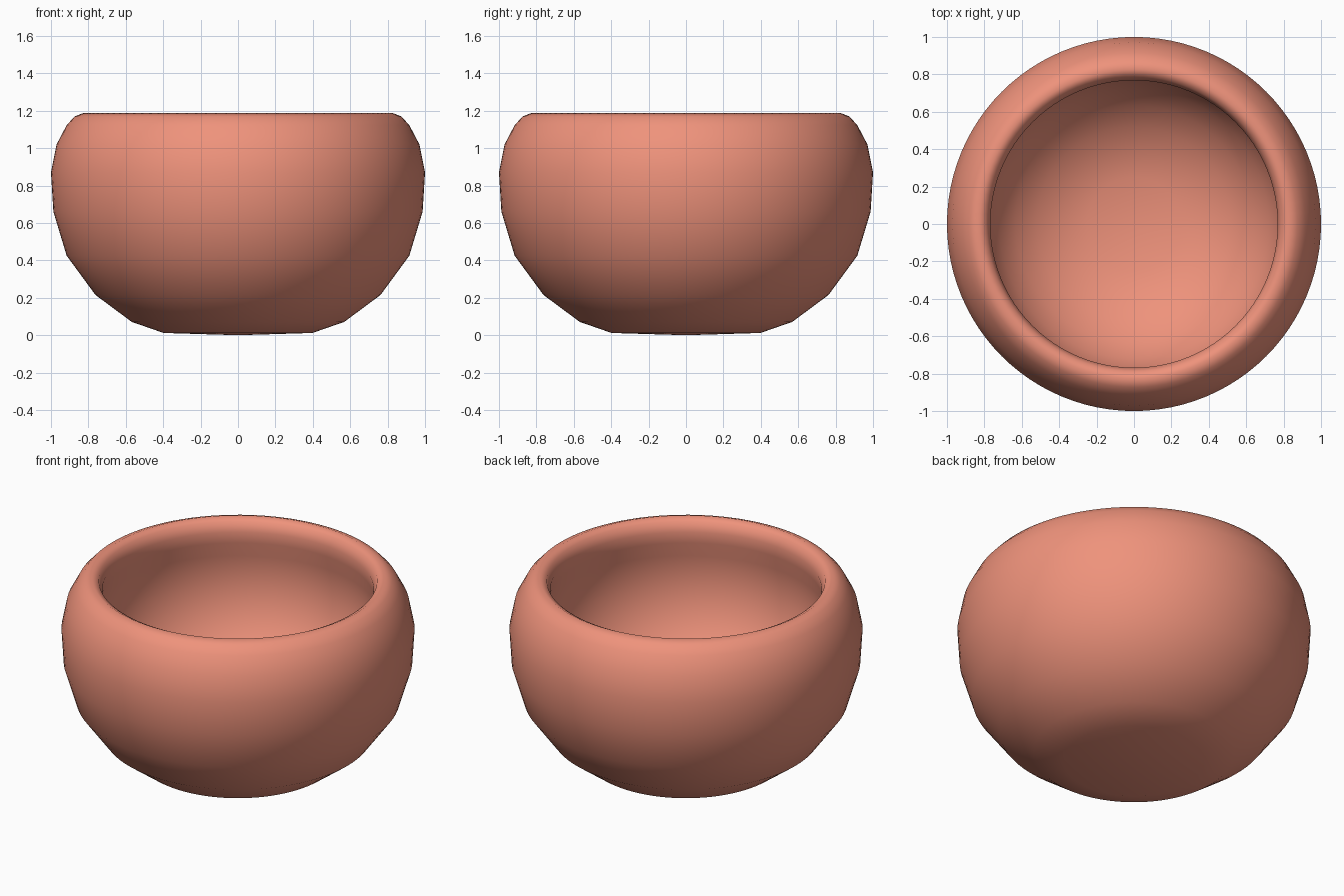
import bpy, bmesh, math

if "Cube" in bpy.data.objects:
    bpy.data.objects.remove(bpy.data.objects["Cube"])

SEGMENTS = 96

# Bowl half-section as (radius, height): outside from base to lip, then inside down to the floor
outer = [(0, 0.0), (0.398, 0.012), (0.568, 0.071), (0.762, 0.215), (0.916, 0.425),
         (0.987, 0.66), (1.0, 0.87), (0.97, 1.02), (0.916, 1.123), (0.873, 1.17), (0.826, 1.188)]
inner = [(0.788, 1.168), (0.768, 1.11), (0.775, 1.04), (0.795, 0.95), (0.806, 0.86), (0.802, 0.75),
         (0.775, 0.63), (0.72, 0.51), (0.635, 0.40), (0.52, 0.31), (0.39, 0.245), (0.25, 0.205), (0, 0.19)]


def lathe(name, profile):
    bm = bmesh.new()
    verts = [bm.verts.new((r, 0, z)) for r, z in profile]
    edges = [bm.edges.new(pair) for pair in zip(verts, verts[1:])]
    bmesh.ops.spin(bm, geom=verts + edges, cent=(0, 0, 0), axis=(0, 0, 1),
                   angle=math.tau, steps=SEGMENTS, use_merge=True)
    bmesh.ops.remove_doubles(bm, verts=bm.verts, dist=0.0005)
    bmesh.ops.recalc_face_normals(bm, faces=bm.faces)
    for face in bm.faces:
        face.smooth = True
    mesh = bpy.data.meshes.new(name)
    bm.to_mesh(mesh)
    bm.free()
    obj = bpy.data.objects.new(name, mesh)
    bpy.context.collection.objects.link(obj)
    return obj


bowl = lathe("bowl", outer + inner)

# Terracotta colour
clay = bpy.data.materials.new("terracotta")
clay.diffuse_color = (0.86, 0.29, 0.20, 1)
clay.use_nodes = True
clay.node_tree.nodes["Principled BSDF"].inputs["Base Color"].default_value = clay.diffuse_color
bowl.data.materials.append(clay)
